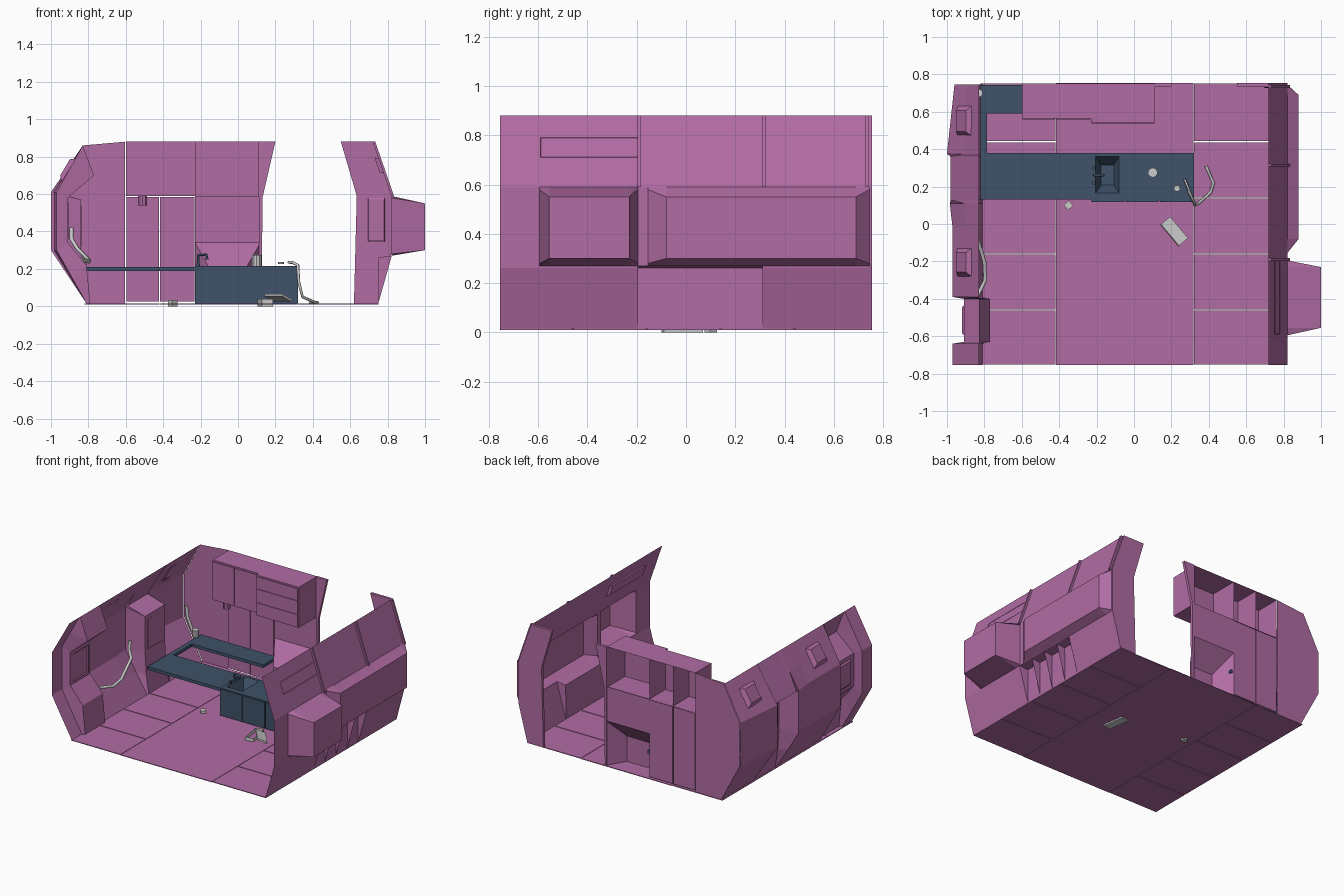
import bpy, math
from mathutils import Vector as V


def material(name, col):
    m = bpy.data.materials.new(name)
    m.diffuse_color = (*col, 1)
    return m


PINK = material("panel_pink", (0.44, 0.15, 0.37))
BLUE = material("counter_blue", (0.05, 0.085, 0.14))


def mesh(name, verts, faces, mat=PINK):
    me = bpy.data.meshes.new(name)
    me.from_pydata([tuple(v) for v in verts], [], faces)
    me.update()
    ob = bpy.data.objects.new(name, me)
    bpy.context.collection.objects.link(ob)
    if mat:
        me.materials.append(mat)
    return ob


def box(name, x0, x1, y0, y1, z0, z1, mat=PINK, skip=()):
    """Box; skip lists sides left open (b, t, f, k, l, r)."""
    v = [(x, y, z) for z in (z0, z1) for y in (y0, y1) for x in (x0, x1)]
    f = dict(b=(0, 2, 3, 1), t=(4, 5, 7, 6), f=(0, 1, 5, 4),
             k=(2, 6, 7, 3), l=(0, 4, 6, 2), r=(1, 3, 7, 5))
    return mesh(name, v, [q for k, q in f.items() if k not in skip], mat)


def loft(name, sections):
    """Skin a run of (y, xz profile) sections."""
    n = len(sections[0][1])
    v = [(x, y, z) for y, p in sections for x, z in p]
    f = [(i * n + j, i * n + j + 1, (i + 1) * n + j + 1, (i + 1) * n + j)
         for i in range(len(sections) - 1) for j in range(n - 1)]
    return mesh(name, v, f)


def tray(name, quad, inset, offset, mat=PINK):
    """Four bevelled sides and a floor, pushed off a base quad."""
    q = [V(p) for p in quad]
    c = sum(q, V()) / 4
    inner = [p.lerp(c, inset) + V(offset) for p in q]
    return mesh(name, q + inner,
                [(i, (i + 1) % 4, (i + 1) % 4 + 4, i + 4) for i in range(4)] + [(4, 5, 6, 7)], mat)


def plate(name, pts, y, depth):
    """Upright xz outline with thickness along y."""
    ob = mesh(name, [(x, y, z) for x, z in pts], [tuple(range(len(pts)))])
    m = ob.modifiers.new("thickness", 'SOLIDIFY')
    m.thickness, m.offset = depth, 0
    return ob


def pipe(name, pts, r, mat=None):
    cu = bpy.data.curves.new(name, 'CURVE')
    cu.dimensions, cu.bevel_depth, cu.bevel_resolution, cu.use_fill_caps = '3D', r, 1, True
    s = cu.splines.new('POLY')
    s.points.add(len(pts) - 1)
    for p, c in zip(s.points, pts):
        p.co = (*c, 1)
    ob = bpy.data.objects.new(name, cu)
    bpy.context.collection.objects.link(ob)
    if mat:
        cu.materials.append(mat)
    return ob


def cylinder(name, loc, r, h, sides=10):
    bpy.ops.mesh.primitive_cylinder_add(vertices=sides, radius=r, depth=h, location=loc)
    bpy.context.object.name = name


# Floor: centre slab, side tiles split by narrow grooves
G = 0.003
Z0, Z1 = 0.010, 0.015
box("floor_centre", -0.42 + G, 0.32 - G, -0.755, 0.755, Z0, Z1)
rows = [-0.755, -0.46, -0.16, 0.14, 0.44, 0.755]
for side, (a, b) in (("left", (-0.82, -0.42)), ("right", (0.32, 0.75))):
    for i in range(5):
        box(f"floor_tile_{side}", a, b, rows[i] + G, rows[i + 1] - G, Z0, Z1)


# Right wall: plain, boxed and lockered sections
def right(o=0.82, l=0.82):
    return [(0.75, 0.015), (l, 0.262), (0.82, 0.27), (o, 0.30 if o > 0.82 else 0.28),
            (o, 0.55 if o > 0.82 else 0.58), (0.82, 0.59), (0.72, 0.88)]


L = 0.752
loft("right_wall", [
    (-0.755, right()), (-0.595, right()), (-0.555, right(1.0)), (-0.23, right(1.0)),
    (-0.195, right()), (-0.194, right(l=L)), (-0.155, right(l=L)), (-0.08, right(0.88, L)),
    (0.31, right(0.88, L)), (0.311, right(0.88)), (0.69, right(0.88)), (0.745, right())])
# Locker dividers
for y in (-0.07, 0.055, 0.185):
    mesh("locker_divider", [(0.75, y, 0.015), (L, y, 0.262), (0.82, y, 0.27)], [(0, 1, 2)])


def slope(y, z, out=0.0):
    return (0.72 + 0.10 * (0.88 - z) / 0.29 + out, y, z)


# Upper slope: window slot and frame ribs
tray("right_window_slot", [slope(-0.59, 0.71, .003), slope(-0.195, 0.71, .003),
                           slope(-0.195, 0.79, .003), slope(-0.59, 0.79, .003)], 0.03, (-0.025, 0, 0.008))
for y in (-0.19, 0.315, 0.735):
    v = [slope(y + d, z, o) for z in (0.59, 0.88) for o in (0, 0.014) for d in (-0.007, 0.007)]
    mesh("right_wall_rib", v, [(0, 1, 5, 4), (2, 3, 7, 6), (0, 2, 6, 4), (1, 3, 7, 5), (4, 5, 7, 6), (0, 1, 3, 2)])


# Left wall: bulged, dipped and inset sections
def bulge(o):
    return [(-0.83, 0.86), (-(0.83 + o) / 2, 0.735), (-o, 0.61), (-o, 0.30),
            (-(0.81 + o) / 2, 0.157), (-0.81, 0.015)]


dip = [(-0.83, 0.86), (-0.77, 0.70), (-0.91, 0.58), (-0.91, 0.34), (-0.81, 0.22), (-0.79, 0.015)]
inset = [(-0.83, 0.86), (-0.98, 0.61), (-0.84, 0.57), (-0.84, 0.30), (-0.83, 0.15), (-0.81, 0.015)]
loft("left_wall", [
    (-0.755, bulge(0.97)), (-0.64, bulge(0.97)), (-0.63, dip), (-0.40, dip), (-0.39, bulge(0.97)),
    (-0.02, bulge(0.97)), (0.11, bulge(0.985)), (0.13, inset), (0.36, inset),
    (0.375, bulge(1.0)), (0.745, bulge(0.96))])
# Left windows
for y0, y1 in ((0.47, 0.63), (-0.28, -0.13)):
    tray("left_slope_window", [(-0.942, y0, 0.665), (-0.942, y1, 0.665), (-0.868, y1, 0.79),
                               (-0.868, y0, 0.79)], 0.3, (-0.02, 0, 0.015))
tray("left_front_window", [(-0.905, -0.60, 0.36), (-0.905, -0.43, 0.36), (-0.905, -0.43, 0.56),
                           (-0.905, -0.60, 0.56)], 0.2, (-0.015, 0, 0))
tray("left_inset_window", [(-0.838, 0.16, 0.32), (-0.838, 0.33, 0.32), (-0.838, 0.33, 0.54),
                           (-0.838, 0.16, 0.54)], 0.2, (-0.025, 0, 0))

# Back wall panels
YB = 0.75
corner = [(x, z) for x, z in bulge(0.96)]
mesh("back_corner_panel", [(x, YB, z) for x, z in corner + [(-0.603, 0.015), (-0.603, 0.88)]],
     [tuple(range(8))])
for a, b in ((-0.60, -0.42), (-0.42, -0.23)):
    box("back_tall_door", a + G, b - G, 0.742, YB, 0.025, 0.585)
mesh("back_niche_panel", [(-0.23, YB, 0.34), (0.12, YB, 0.34), (0.12, YB, 0.59), (-0.23, YB, 0.59)],
     [(0, 1, 2, 3)])
# Sloped hopper under the niche
mesh("back_hopper", [(-0.23, YB, 0.34), (0.12, YB, 0.34), (0.04, 0.62, 0.20), (-0.15, 0.62, 0.20),
                     (-0.23, YB, 0.015), (0.12, YB, 0.015), (0.04, 0.62, 0.015), (-0.15, 0.62, 0.015)],
     [(0, 1, 2, 3), (0, 3, 7, 4), (1, 5, 6, 2), (3, 2, 6, 7)])
# Door jambs
plate("door_jamb_left", [(0.112, 0.015), (0.125, 0.015), (0.132, 0.585), (0.20, 0.88), (0.112, 0.88)], 0.745, 0.02)
plate("door_jamb_right", [(0.62, 0.015), (0.75, 0.015), (0.82, 0.28), (0.82, 0.59), (0.72, 0.88),
                          (0.55, 0.88), (0.635, 0.59)], 0.745, 0.02)
tray("back_window", [(0.695, 0.733, 0.345), (0.785, 0.733, 0.345), (0.785, 0.733, 0.58),
                     (0.695, 0.733, 0.58)], 0.08, (0, -0.006, 0))

# Overhead cabinets, open at the back
box("overhead_cabinet_left", -0.60, -0.23, 0.565, YB, 0.59, 0.88, skip="k")
box("overhead_cabinet_right", -0.23, 0.112, 0.54, YB, 0.585, 0.88, skip="k")
mesh("cabinet_divider", [(-0.42, 0.565, 0.59), (-0.42, YB, 0.59), (-0.42, YB, 0.88), (-0.42, 0.565, 0.88)],
     [(0, 1, 2, 3)])
for z0, z1 in ((0.595, 0.68), (0.685, 0.78), (0.785, 0.87)):
    box("overhead_drawer", -0.222, 0.105, 0.534, 0.54, z0, z1)
for a, b in ((-0.595, -0.423), (-0.417, -0.236)):
    box("overhead_door", a, b, 0.558, 0.565, 0.60, 0.87)
cylinder("ceiling_cup", (-0.51, 0.60, 0.565), 0.025, 0.05)
bpy.context.object.data.materials.append(PINK)

# Counter wrapping round the corner
top = [(-0.82, 0.13), (-0.22, 0.13), (-0.22, 0.38), (-0.785, 0.38), (-0.785, 0.59),
       (-0.21, 0.59), (-0.21, 0.742), (-0.82, 0.742)]
c = mesh("counter_top", [(x, y, 0.21) for x, y in top], [tuple(range(8))], BLUE)
m = c.modifiers.new("thickness", 'SOLIDIFY')
m.thickness, m.offset = 0.022, -1

# Sink cabinet with doors
box("sink_cabinet", -0.23, 0.32, 0.125, 0.38, 0.015, 0.215, BLUE, skip="t")
rim = [(-0.205, 0.165), (-0.08, 0.165), (-0.08, 0.36), (-0.205, 0.36)]
outer = [(-0.23, 0.125), (0.32, 0.125), (0.32, 0.38), (-0.23, 0.38)]
mesh("sink_deck", [(x, y, 0.215) for x, y in outer + rim],
     [(i, (i + 1) % 4, (i + 1) % 4 + 4, i + 4) for i in range(4)], BLUE)
tray("sink_basin", [(x, y, 0.215) for x, y in rim], 0.45, (0, 0, -0.08), BLUE)
for a, b in ((-0.23, -0.047), (-0.047, 0.135), (0.135, 0.32)):
    box("sink_cabinet_door", a + G, b - G, 0.117, 0.125, 0.02, 0.21, BLUE)
pipe("tap", [(-0.212, 0.26, 0.21), (-0.212, 0.26, 0.275), (-0.17, 0.26, 0.275), (-0.165, 0.26, 0.25)], 0.008, BLUE)
for y in (0.22, 0.30):
    box("tap_handle", -0.222, -0.206, y - 0.008, y + 0.008, 0.212, 0.235, BLUE)

# Loose grey items
cylinder("mug", (0.10, 0.275, 0.245), 0.026, 0.06)
cylinder("lid", (0.23, 0.19, 0.231), 0.017, 0.012)
cylinder("canister", (-0.83, 0.70, 0.235), 0.022, 0.05)
pipe("counter_tool", [(0.27, 0.24, 0.235), (0.295, 0.18, 0.232)], 0.007)
pipe("hose", [(0.385, 0.31, 0.02), (0.425, 0.22, 0.02), (0.41, 0.17, 0.022), (0.345, 0.11, 0.05),
              (0.325, 0.10, 0.13), (0.32, 0.12, 0.22), (0.29, 0.18, 0.235)], 0.008)
pipe("wall_handrail", [(-0.89, 0.03, 0.42), (-0.89, 0.02, 0.36), (-0.86, 0.0, 0.31),
                       (-0.80, -0.20, 0.25), (-0.795, -0.30, 0.24), (-0.84, -0.39, 0.25)], 0.011)
pipe("corner_rod", [(-0.90, 0.69, 0.42), (-0.89, 0.69, 0.34), (-0.86, 0.70, 0.25)], 0.011)
case = box("floor_case", -0.03, 0.03, -0.08, 0.08, 0.0, 0.04, None, skip="t")
case.location, case.rotation_euler.z = (0.145, -0.015, 0), 0.15
pad = box("leaning_pad", -0.035, 0.035, -0.075, 0.075, -0.006, 0.006, None)
pad.location, pad.rotation_euler = (0.215, -0.04, 0.045), (0.0, math.radians(25), math.radians(40))
nut = box("floor_cube", -0.018, 0.018, -0.018, 0.018, 0.0, 0.034, None)
nut.location, nut.rotation_euler.z = (-0.35, 0.10, 0), 0.7
